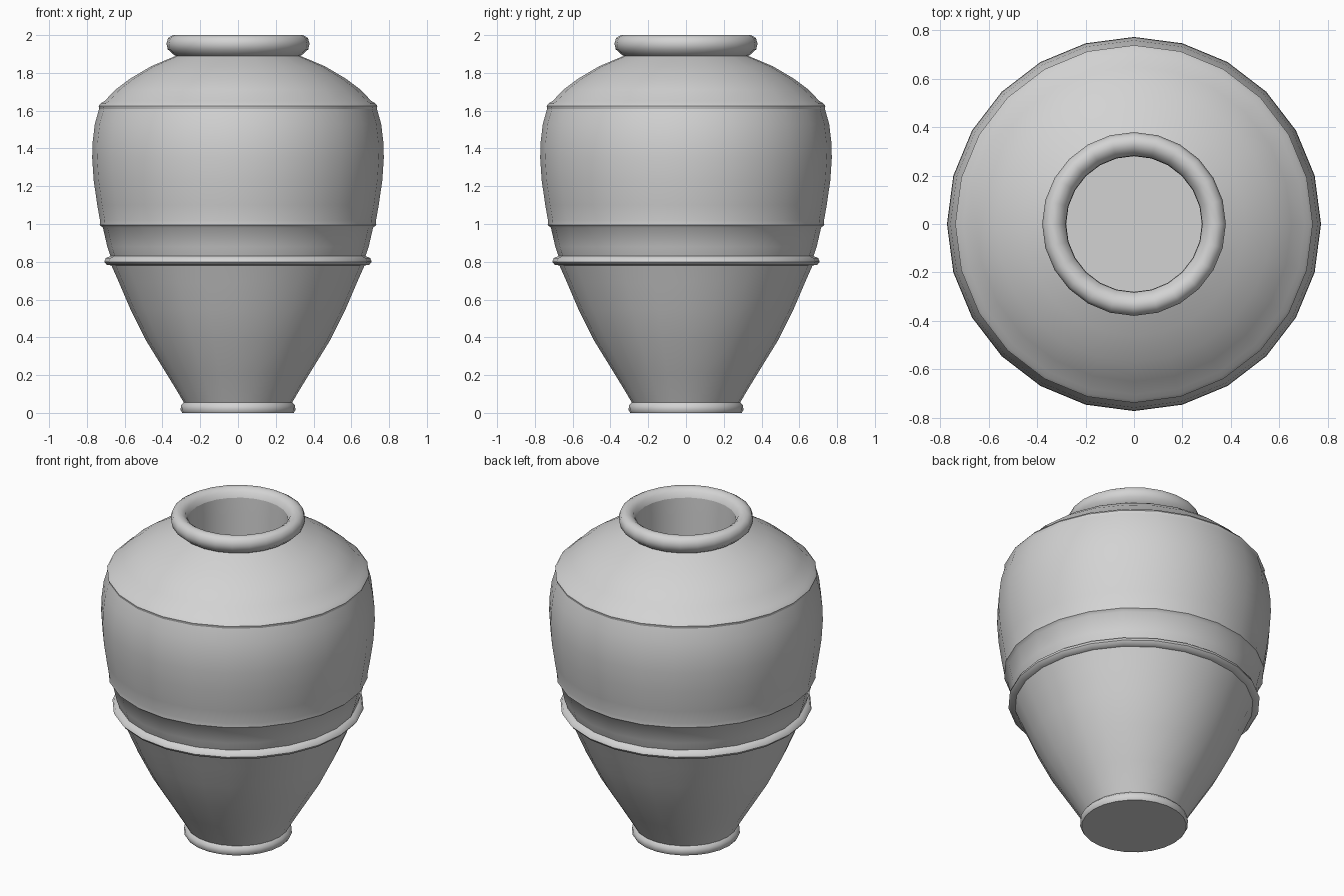
import bpy
import bmesh
import math

cube = bpy.data.objects.get("Cube")
if cube:
    bpy.data.objects.remove(cube, do_unlink=True)

SIDES = 24

clay = bpy.data.materials.new("pale_grey_clay")
clay.use_nodes = True
GREY = (0.65, 0.65, 0.65, 1)
clay.diffuse_color = GREY
clay.node_tree.nodes["Principled BSDF"].inputs["Base Color"].default_value = GREY


def lathe(name, profile):
    """Turn a (radius, height) profile round z; faces look outward when it climbs."""
    bm = bmesh.new()
    rings = []
    for r, z in profile:
        ring = []
        for j in range(SIDES):
            a = math.tau * j / SIDES
            ring.append(bm.verts.new((r * math.cos(a), r * math.sin(a), z)))
        rings.append(ring)
    for low, high in zip(rings, rings[1:]):
        for j in range(SIDES):
            k = (j + 1) % SIDES
            bm.faces.new((low[j], low[k], high[k], high[j]))
    # close a profile end that reaches the axis
    bmesh.ops.remove_doubles(bm, verts=bm.verts, dist=0.0001)
    mesh = bpy.data.meshes.new(name)
    bm.to_mesh(mesh)
    bm.free()
    mesh.materials.append(clay)
    obj = bpy.data.objects.new(name, mesh)
    bpy.context.collection.objects.link(obj)
    bpy.ops.object.select_all(action="DESELECT")
    obj.select_set(True)
    bpy.context.view_layer.objects.active = obj
    bpy.ops.object.shade_smooth_by_angle(angle=math.radians(50))
    return obj


# Foot with a flat underside and a small rounded rim
lathe("foot", [(0, 0), (0.295, 0), (0.304, 0.015), (0.302, 0.04), (0.287, 0.055)])

# Tapering lower body
lathe("lower_body", [(0.287, 0.055), (0.325, 0.12), (0.38, 0.21), (0.485, 0.38),
                     (0.57, 0.55), (0.63, 0.69), (0.672, 0.785)])

# Raised ring round the waist
lathe("waist_ring", [(0.665, 0.78), (0.695, 0.784), (0.708, 0.8),
                     (0.7, 0.82), (0.675, 0.83)])

# Recessed band, then the full belly with its ledge
lathe("belly", [(0.675, 0.83), (0.692, 0.88), (0.715, 0.98), (0.732, 0.995),
                (0.731, 1.02), (0.745, 1.1), (0.764, 1.23), (0.772, 1.35),
                (0.77, 1.43), (0.758, 1.53), (0.735, 1.61)])

# Shoulder edge and rounded shoulder up to the neck
lathe("shoulder", [(0.735, 1.61), (0.738, 1.625), (0.725, 1.64), (0.705, 1.652),
                   (0.65, 1.71), (0.57, 1.77), (0.46, 1.835), (0.33, 1.89)])

# Rolled lip around the mouth
lathe("lip", [(0.33, 1.89), (0.345, 1.9), (0.372, 1.925), (0.379, 1.955),
              (0.37, 1.985), (0.345, 2.0), (0.32, 1.998), (0.295, 1.98),
              (0.282, 1.95)])

# Hollow inside, from the mouth down to the floor
lathe("inside_wall", [(0.282, 1.95), (0.28, 1.85), (0.28, 0.06), (0, 0.06)])
